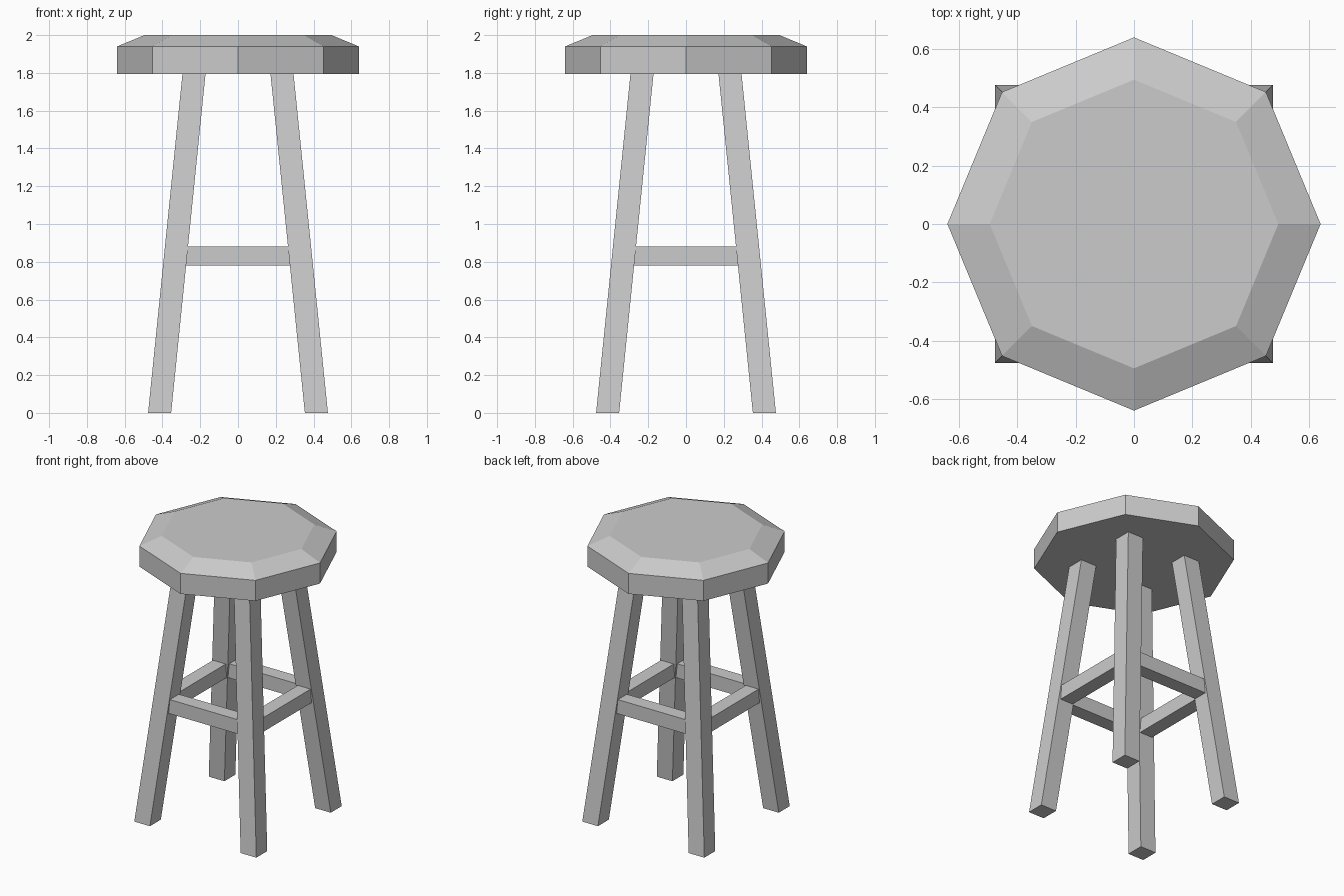
import bpy
import bmesh
import math
from mathutils import Matrix, Vector

cube = bpy.data.objects.get("Cube")
if cube:
    bpy.data.objects.remove(cube, do_unlink=True)

grey = bpy.data.materials.new("plain grey")
grey.use_nodes = True
colour = (0.6, 0.6, 0.6, 1)
grey.diffuse_color = colour
grey.node_tree.nodes["Principled BSDF"].inputs["Base Color"].default_value = colour


def add_object(name, bm):
    bmesh.ops.recalc_face_normals(bm, faces=bm.faces)
    mesh = bpy.data.meshes.new(name)
    bm.to_mesh(mesh)
    bm.free()
    mesh.materials.append(grey)
    obj = bpy.data.objects.new(name, mesh)
    bpy.context.collection.objects.link(obj)
    return obj


def box(size, centre):
    bm = bmesh.new()
    bmesh.ops.create_cube(bm, size=1)
    bmesh.ops.scale(bm, vec=Vector(size), verts=bm.verts)
    bmesh.ops.translate(bm, vec=Vector(centre), verts=bm.verts)
    return bm


SEAT_BOTTOM = 1.795
FOOT, HEAD = 0.415, 0.233     # leg centre offsets at floor and seat
LEG, RAIL, RAIL_Z = 0.122, 0.1, 0.83

# Octagonal seat with a wide chamfer
bm = bmesh.new()
rings = []
for radius, z in ((0.64, SEAT_BOTTOM), (0.64, 1.94), (0.495, 2.0)):
    rings.append([bm.verts.new((radius * math.cos(i * math.pi / 4),
                                radius * math.sin(i * math.pi / 4), z))
                  for i in range(8)])
for low, high in zip(rings, rings[1:]):
    for i in range(8):
        j = (i + 1) % 8
        bm.faces.new((low[i], low[j], high[j], high[i]))
bm.faces.new(rings[0])
bm.faces.new(rings[-1])
add_object("seat", bm)

# Four splayed legs, sheared so both ends stay level
lean = (HEAD - FOOT) / SEAT_BOTTOM
for depth, sy in (("front", -1), ("back", 1)):
    for side, sx in (("left", 1), ("right", -1)):
        bm = box((LEG, LEG, SEAT_BOTTOM),
                 (sx * FOOT, sy * FOOT, SEAT_BOTTOM / 2))
        for v in bm.verts:
            v.co.x += sx * lean * v.co.z
            v.co.y += sy * lean * v.co.z
        add_object(f"{depth}_{side}_leg", bm)

# Square rails joining neighbouring legs
offset = FOOT + lean * RAIL_Z
for i, name in enumerate(("front", "left", "back", "right")):
    bm = box((2 * offset, RAIL, RAIL), (0, -offset, RAIL_Z))
    bmesh.ops.transform(bm, matrix=Matrix.Rotation(i * math.pi / 2, 4, "Z"),
                        verts=bm.verts)
    add_object(f"{name}_rail", bm)
